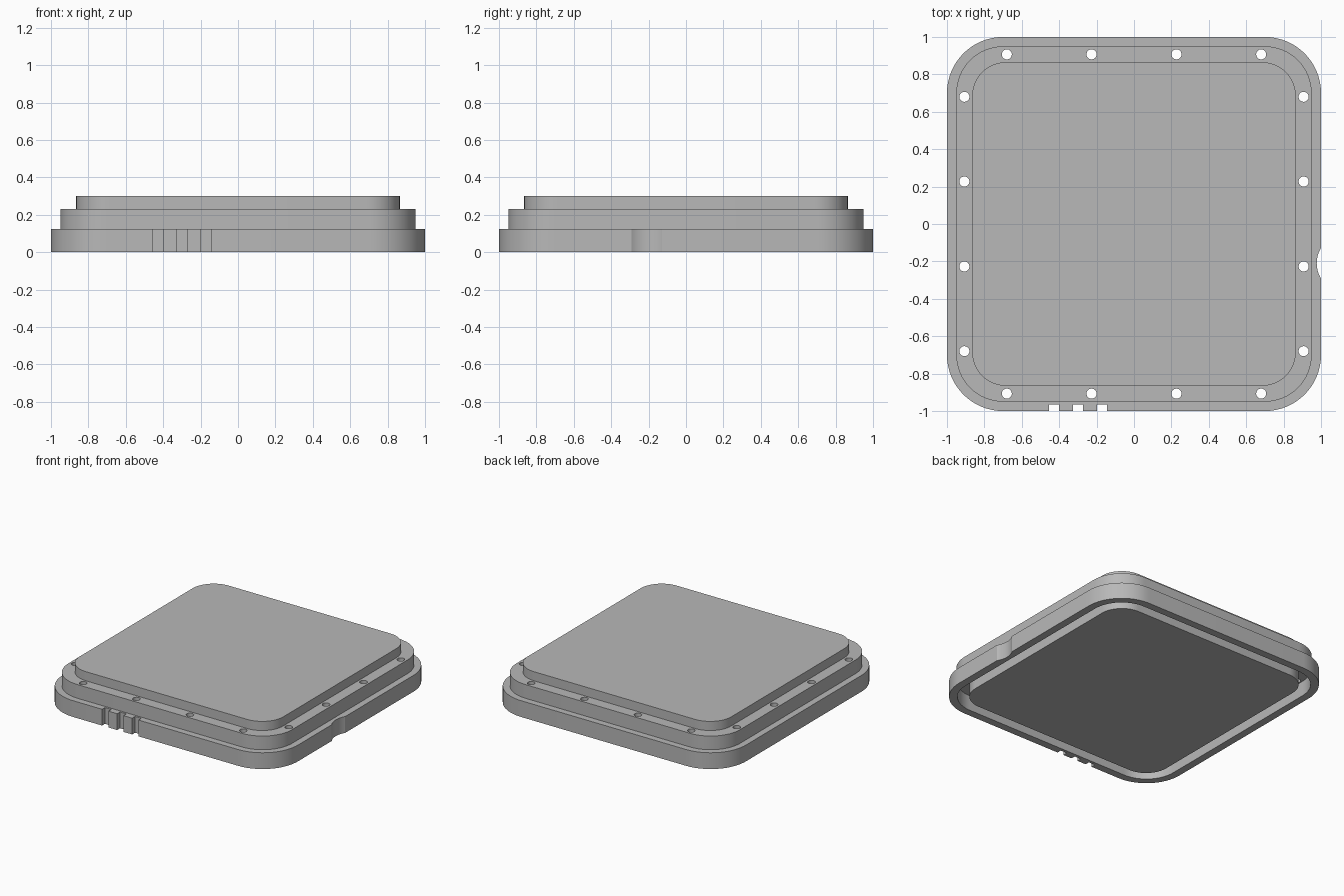
import bpy, bmesh, math
from mathutils import Matrix, Vector

cube = bpy.data.objects.get("Cube")
if cube:
    bpy.data.objects.remove(cube, do_unlink=True)

grey = bpy.data.materials.new("plain grey")
grey.use_nodes = True
colour = (0.48, 0.48, 0.48, 1)
grey.diffuse_color = colour
grey.node_tree.nodes["Principled BSDF"].inputs["Base Color"].default_value = colour


def make_object(name, bm):
    bmesh.ops.recalc_face_normals(bm, faces=bm.faces)
    mesh = bpy.data.meshes.new(name)
    bm.to_mesh(mesh)
    bm.free()
    mesh.materials.append(grey)
    obj = bpy.data.objects.new(name, mesh)
    bpy.context.collection.objects.link(obj)
    return obj


def rounded_square(bm, half, radius, z, steps=16):
    """One loop of vertices around a square with round corners."""
    loop = []
    for corner in range(4):
        start = corner * math.pi / 2
        middle = Vector((half - radius, half - radius, z))
        middle.rotate(Matrix.Rotation(start, 3, 'Z'))
        for i in range(steps + 1):
            a = start + i / steps * math.pi / 2
            loop.append(bm.verts.new(middle + radius * Vector((math.cos(a), math.sin(a), 0))))
    return loop


# Stepped lid with a groove below: half width, corner radius, height
SECTIONS = [
    (0.865, 0.18, 0.30), (0.865, 0.18, 0.23),   # raised panel
    (0.95, 0.25, 0.23), (0.95, 0.25, 0.125),    # screw flange
    (1.0, 0.30, 0.125), (1.0, 0.30, 0),         # outer skirt
    (0.942, 0.242, 0), (0.942, 0.242, 0.115),   # inside of the skirt
    (0.865, 0.18, 0.115), (0.865, 0.18, 0),     # core below
]
bm = bmesh.new()
loops = [rounded_square(bm, *s) for s in SECTIONS]
count = len(loops[0])
for a, b in zip(loops, loops[1:]):
    for i in range(count):
        j = (i + 1) % count
        bm.faces.new((a[i], a[j], b[j], b[i]))
bm.faces.new(loops[0])
bm.faces.new(loops[-1])
lid = make_object("stepped_lid", bm)


def cylinder(bm, x, y, z, radius, depth, segments):
    bmesh.ops.create_cone(bm, cap_ends=True, segments=segments, radius1=radius,
                          radius2=radius, depth=depth,
                          matrix=Matrix.Translation((x, y, z)))


# Screw holes, four along each side
cut = bmesh.new()
for along in (-0.68, -0.227, 0.227, 0.68):
    for side in (-0.907, 0.907):
        cylinder(cut, along, side, 0.17, 0.027, 0.16, 24)
        cylinder(cut, side, along, 0.17, 0.027, 0.16, 24)

# Three slots in the front edge
for x in (-0.427, -0.299, -0.172):
    bmesh.ops.create_cube(cut, size=1, matrix=Matrix.Translation((x, -1.0, 0.06))
                          @ Matrix.Diagonal((0.054, 0.07, 0.2, 1)))

# Shallow round notch in the left edge
cylinder(cut, 1.133, -0.21, 0.06, 0.156, 0.2, 96)
cutter = make_object("edge_and_hole_cutter", cut)
cutter.hide_render = True

mod = lid.modifiers.new("cuts", 'BOOLEAN')
mod.operation = 'DIFFERENCE'
mod.solver = 'EXACT'
mod.object = cutter

bpy.ops.object.select_all(action='DESELECT')
bpy.context.view_layer.objects.active = lid
lid.select_set(True)
bpy.ops.object.modifier_apply(modifier=mod.name)
bpy.data.objects.remove(cutter, do_unlink=True)
bpy.ops.object.shade_smooth_by_angle(angle=math.radians(30))
